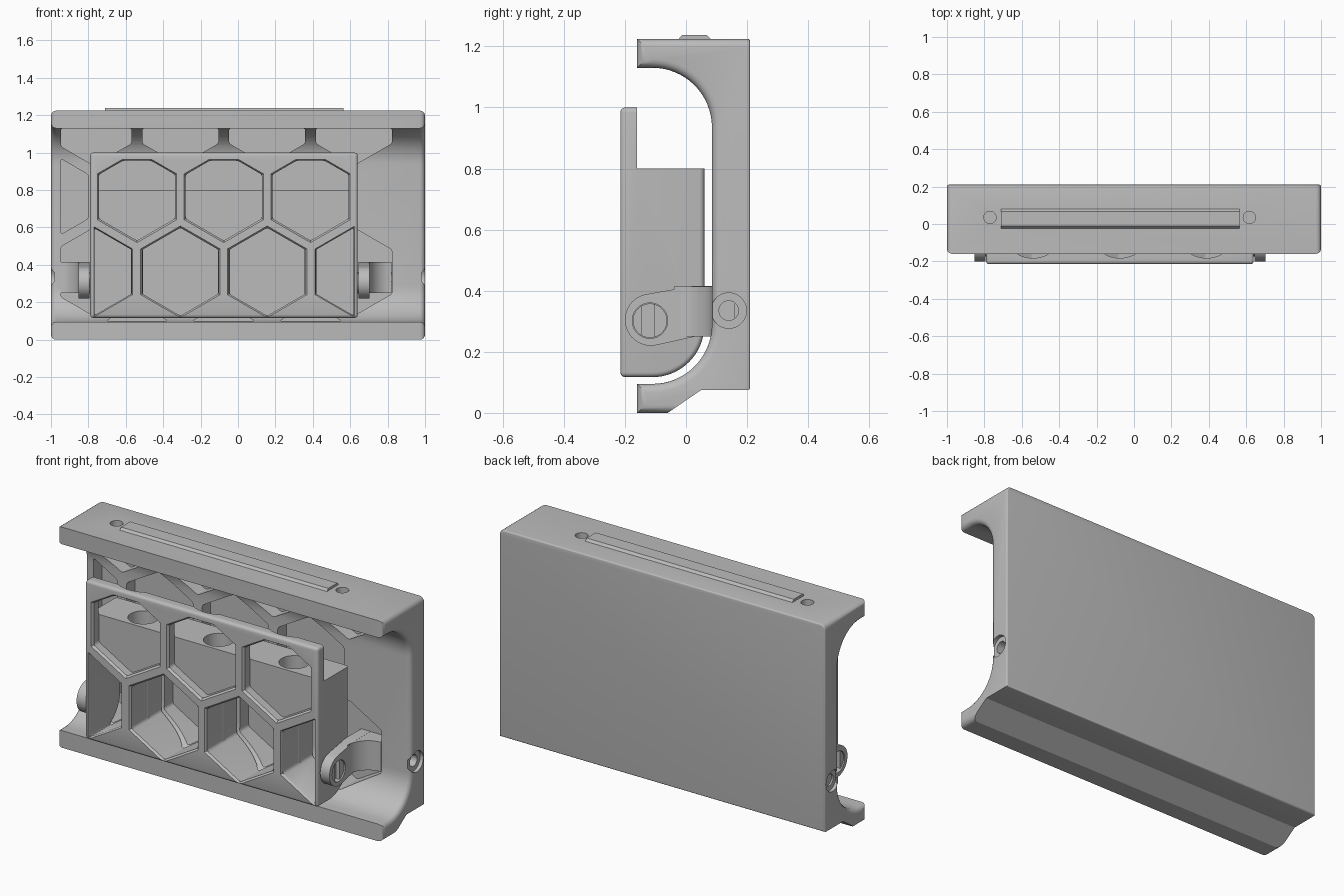
import bpy, bmesh
from math import sin, cos, radians, pi
from mathutils import Vector

cube = bpy.data.objects.get("Cube")
if cube:
    bpy.data.objects.remove(cube, do_unlink=True)

grey = bpy.data.materials.new("light grey")
grey.use_nodes = True
grey.diffuse_color = (0.5, 0.5, 0.5, 1)
grey.node_tree.nodes["Principled BSDF"].inputs["Base Color"].default_value = (0.5, 0.5, 0.5, 1)


def place(p, axis, d):
    """Put a 2D profile point at depth d along an axis."""
    return {"x": (d, p[0], p[1]), "y": (p[0], d, p[1]), "z": (p[0], p[1], d)}[axis]


def prism(name, pts, axis, a, b, grow=1.0, bevels=()):
    """Extrude a profile from a to b; grow scales the first end."""
    mid = sum((Vector(p) for p in pts), Vector((0, 0))) / len(pts)
    bm = bmesh.new()
    ends = [[bm.verts.new(place(mid + (Vector(p) - mid) * s, axis, d)) for p in pts]
            for d, s in ((a, grow), (b, 1.0))]
    bm.faces.new(ends[0])
    bm.faces.new(ends[1][::-1])
    for i in range(len(pts)):
        j = (i + 1) % len(pts)
        bm.faces.new((ends[0][i], ends[0][j], ends[1][j], ends[1][i]))
    bmesh.ops.recalc_face_normals(bm, faces=bm.faces)
    for width, rule in bevels:
        chosen = [e for e in bm.edges if rule(e.verts[0].co, e.verts[1].co)]
        bmesh.ops.bevel(bm, geom=chosen, offset=width, segments=4, profile=0.5,
                        affect="EDGES", clamp_overlap=True)
    mesh = bpy.data.meshes.new(name)
    bm.to_mesh(mesh)
    bm.free()
    obj = bpy.data.objects.new(name, mesh)
    bpy.context.collection.objects.link(obj)
    mesh.materials.append(grey)
    return obj


def disc(cx, cy, r, n=40):
    return [(cx + r * cos(2 * pi * i / n), cy + r * sin(2 * pi * i / n)) for i in range(n)]


def arc(cx, cy, r, start, end, n=16):
    return [(cx + r * cos(radians(start + (end - start) * i / n)),
             cy + r * sin(radians(start + (end - start) * i / n))) for i in range(n + 1)]


def box(x0, x1, y0, y1):
    return [(x0, y0), (x1, y0), (x1, y1), (x0, y1)]


def activate(obj):
    bpy.ops.object.select_all(action="DESELECT")
    obj.select_set(True)
    bpy.context.view_layer.objects.active = obj


def cut(obj, cutter):
    mod = obj.modifiers.new("cut", "BOOLEAN")
    mod.operation = "DIFFERENCE"
    mod.solver = "EXACT"
    mod.object = cutter
    activate(obj)
    bpy.ops.object.modifier_apply(modifier=mod.name)
    bpy.data.objects.remove(cutter, do_unlink=True)


def clipped_hex(cx, cz, x0, x1, z0, z1):
    """Upright hexagon trimmed to a rectangle."""
    pts = [(cx + 0.235 * cos(radians(a)), cz + 0.235 * sin(radians(a))) for a in range(30, 390, 60)]
    for k, lim, sign in ((0, x0, 1), (0, x1, -1), (1, z0, 1), (1, z1, -1)):
        out = []
        for i, p in enumerate(pts):
            q = pts[(i + 1) % len(pts)]
            dp, dq = (p[k] - lim) * sign, (q[k] - lim) * sign
            if dp >= 0:
                out.append(p)
            if dp * dq < 0:
                out.append(tuple(Vector(p).lerp(Vector(q), dp / (dp - dq))))
        pts = out
    return pts


def cell(pts, a, b):
    """Hexagonal cutter with softened corners."""
    along = lambda p, q: abs(p.y - q.y) > 0.01
    return prism("cell_cutter", pts, "y", a, b, bevels=[(0.012, along)])


PITCH, ROW = 0.464, 0.402
LOW = [-0.772 + PITCH * i for i in range(4)]
MID = [-0.54 + PITCH * i for i in range(3)]

# Frame: C-shaped section with rounded ends
section = [(-0.16, 0), (-0.06, 0), (0.05, 0.075), (0.21, 0.075), (0.21, 1.225), (-0.16, 1.225), (-0.16, 1.13)]
section += arc(-0.11, 0.935, 0.195, 90, 0) + arc(-0.11, 0.29, 0.195, 0, -90) + [(-0.16, 0.095)]


def frame_end(p, q):
    m = (p + q) / 2
    return abs(p.x - q.x) < 0.001 and m.y < 0.2 and not (m.z < 0.08 and m.y > -0.01)


def frame_back(p, q):
    return p.y > 0.209 and q.y > 0.209


frame = prism("frame", section, "x", -1, 1, bevels=[(0.028, frame_end), (0.008, frame_back)])

# Hexagonal pockets in the frame wall
spots = [(x, 0.363 + 2 * ROW) for x in LOW] + [(x, 0.363) for x in LOW]
spots += [(x, 0.363 + ROW) for x in [MID[0] - PITCH] + MID] + [(x, 0.363 - ROW) for x in MID]
for x, z in spots:
    cut(frame, cell(clipped_hex(x, z, -0.947, 0.83, 0.1, 1.13), -0.4, 0.16))

# Stepped side holes and top locating holes
for s in (-1, 1):
    cut(frame, prism("hole", disc(0.14, 0.335, 0.058), "x", s * 0.98, s * 1.1))
    cut(frame, prism("hole", disc(0.14, 0.335, 0.032), "x", s * 0.8, s * 1.1))
for x in (-0.77, 0.617):
    cut(frame, prism("hole", disc(x, 0.035, 0.033), "z", 1.17, 1.3))

# Raised rail on top
rail = prism("top_rail", [(-0.028, 1.22), (0.085, 1.22), (0.068, 1.238), (-0.012, 1.238)], "x", -0.71, 0.563)

# Carrier: front plate and block in one section
section = [(-0.215, 0.117)] + arc(-0.11, 0.287, 0.17, -90, 0) + [(0.06, 0.8), (-0.16, 0.8), (-0.16, 1), (-0.215, 1)]


def carrier_edge(p, q):
    m = (p + q) / 2
    end = abs(p.x - q.x) < 0.001
    inner = (p.z > 0.79 and q.z > 0.79 and m.z < 0.81) or (abs(m.y + 0.16) < 0.002 and m.z > 0.8)
    return (end and not inner) or (p.y < -0.214 and q.y < -0.214)


carrier = prism("carrier", section, "x", -0.79, 0.64, bevels=[(0.016, carrier_edge)])

# Wide scoops behind the plate and bores in the block
for x in MID:
    cut(carrier, prism("scoop", disc(x, -0.01, 0.172, 48), "z", 0.8005, 1.1))
    cut(carrier, prism("bore", disc(x, -0.06, 0.078), "z", 0.68, 0.9))

# Plate windows with chamfered rims: open lower row, backed upper row
for xs, z, depth in ((LOW, 0.363, 0.2), (MID, 0.363 + ROW, -0.158)):
    for x in xs:
        outline = clipped_hex(x, z, -0.767, 0.618, 0, 0.957)
        cut(carrier, cell(outline, -0.3, depth))
        cut(carrier, prism("rim", outline, "y", -0.22, -0.203, grow=1.06))

# Bolts running down inside the ribs
bolts = [prism("rib_bolt", disc(x, -0.055, 0.032, 24), "z", 0.15, 0.69) for x in MID]

# Hinge arms on both sides of the carrier
parts = [frame, rail, carrier] + bolts
for side, sign in (("left", 1), ("right", -1)):
    fx = lambda x: -0.075 + sign * (x + 0.075)
    outline = [(0.16, 0.415), (0.02, 0.415)] + arc(-0.115, 0.305, 0.085, 100, 283, 24) + [(0.03, 0.25), (0.16, 0.25)]
    arm = prism(side + "_hinge_arm", outline, "x", fx(0.645), fx(0.702))
    cut(arm, prism("hole", disc(-0.118, 0.302, 0.058), "x", fx(0.6), fx(0.8)))
    curve = [(fx(0.82 - 0.12 * sin(t * pi / 20)), -0.04 + 0.125 * cos(t * pi / 20)) for t in range(11)]
    flare = prism(side + "_hinge_flare", [(fx(0.7), 0.161), (fx(0.82), 0.161)] + curve, "z", 0.2505, 0.4145)
    pin = prism(side + "_hinge_pin", disc(-0.118, 0.302, 0.056), "x", fx(0.63), fx(0.696))
    cut(pin, prism("slot", box(-0.145, -0.105, 0.2, 0.4), "x", fx(0.675), fx(0.8)))
    parts += [arm, flare, pin]

for obj in parts:
    activate(obj)
    bm = bmesh.new()
    bm.from_mesh(obj.data)
    bmesh.ops.recalc_face_normals(bm, faces=bm.faces)
    bm.to_mesh(obj.data)
    bm.free()
    bpy.ops.object.shade_smooth_by_angle(angle=radians(30))
